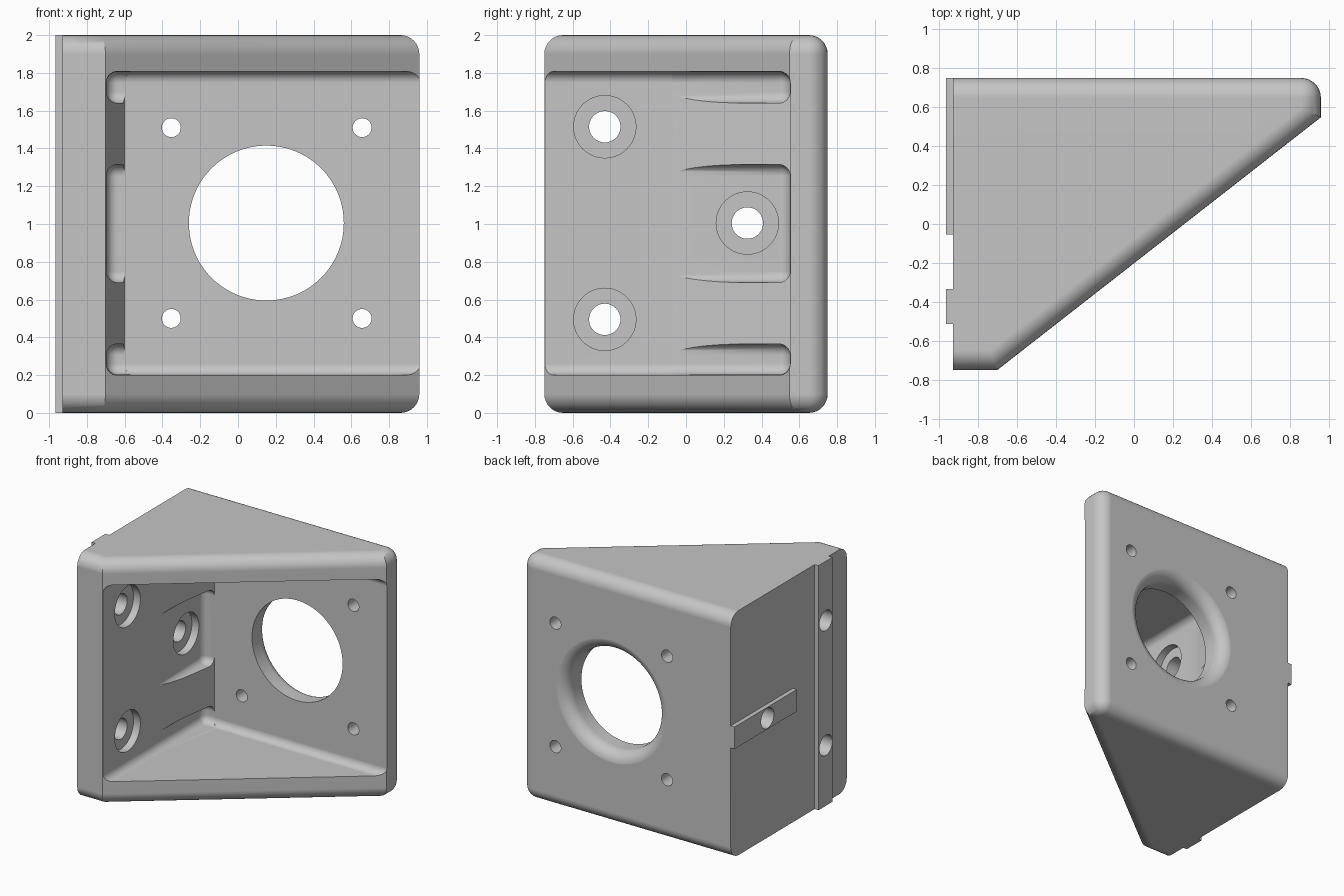
import bpy, bmesh, math
from mathutils import Vector, Matrix

old = bpy.data.objects.get("Cube")
if old:
    bpy.data.objects.remove(old, do_unlink=True)

grey = bpy.data.materials.new("plain_grey")
grey.use_nodes = True
grey.diffuse_color = (0.56, 0.56, 0.56, 1)
grey.node_tree.nodes["Principled BSDF"].inputs["Base Color"].default_value = grey.diffuse_color

FILLET, SMALL, MID = 0.1, 0.06, 1.005


def finish(bm, name):
    bmesh.ops.recalc_face_normals(bm, faces=bm.faces)
    mesh = bpy.data.meshes.new(name)
    bm.to_mesh(mesh)
    bm.free()
    mesh.materials.append(grey)
    ob = bpy.data.objects.new(name, mesh)
    bpy.context.collection.objects.link(ob)
    return ob


def prism(name, plan, z0, z1, radius=0, rounded=None):
    """Extrude a plan outline upwards; round edges chosen by midpoint and verticality."""
    bm = bmesh.new()
    face = bm.faces.new([bm.verts.new((x, y, z0)) for x, y in plan])
    new = bmesh.ops.extrude_face_region(bm, geom=[face])["geom"]
    bmesh.ops.translate(bm, vec=(0, 0, z1 - z0),
                        verts=[v for v in new if isinstance(v, bmesh.types.BMVert)])
    bmesh.ops.recalc_face_normals(bm, faces=bm.faces)
    if rounded:
        edges = []
        for e in bm.edges:
            a, b = (v.co for v in e.verts)
            if rounded((a + b) / 2, abs(a.z - b.z) > 0.01):
                edges.append(e)
        bmesh.ops.bevel(bm, geom=edges, offset=radius, offset_type='OFFSET',
                        segments=8, profile=0.5, affect='EDGES', clamp_overlap=False)
    return finish(bm, name)


def box(name, x0, x1, y0, y1, z0, z1, radius=0, rounded=None):
    return prism(name, [(x0, y0), (x1, y0), (x1, y1), (x0, y1)], z0, z1, radius, rounded)


def turned(name, axis, centre, profile, sides=64):
    """Stack rings (radius, distance) along an axis."""
    bm = bmesh.new()
    turn = Vector(axis).to_track_quat('Z', 'Y').to_matrix().to_4x4()
    rings = [[bm.verts.new((r * math.cos(2 * math.pi * i / sides),
                            r * math.sin(2 * math.pi * i / sides), d))
              for i in range(sides)] for r, d in profile]
    for lo, hi in zip(rings, rings[1:]):
        for i in range(sides):
            j = (i + 1) % sides
            bm.faces.new((lo[i], lo[j], hi[j], hi[i]))
    bm.faces.new(rings[0])
    bm.faces.new(rings[-1])
    bm.transform(Matrix.Translation(centre) @ turn)
    return finish(bm, name)


def combine(target, other, operation):
    mod = target.modifiers.new(operation.lower(), 'BOOLEAN')
    mod.operation, mod.solver, mod.object = operation, 'EXACT', other
    bpy.context.view_layer.objects.active = target
    bpy.ops.object.modifier_apply(modifier=mod.name)
    bpy.data.objects.remove(other, do_unlink=True)


# Wedge body, rounded everywhere but on the mounting side
bracket = prism(
    "motor_bracket",
    [(-0.93, 0.75), (-0.93, -0.75), (-0.702, -0.75), (0.96, 0.548), (0.96, 0.75)],
    0, 2, FILLET,
    lambda m, upright: (m.x > 0.9 and m.y > 0.7) if upright else m.x > -0.92)

# Locating keys on the mounting side
combine(bracket, box("upright_key", -0.965, -0.9, -0.515, -0.335, 0, 2), 'UNION')
combine(bracket, box("level_key", -0.965, -0.9, -0.055, 0.75, MID - 0.09, MID + 0.09), 'UNION')

# Main cavity with a ramped side wall
combine(bracket, prism(
    "cavity",
    [(-0.698, -1.5), (-0.698, -0.08), (-0.6, 0.552), (1.5, 0.552), (1.5, -1.5)],
    0.2, 1.808, SMALL,
    lambda m, upright: not upright and m.x < 1.4 and m.y > -1.4), 'DIFFERENCE')

# Rounded pockets that leave two ramped gussets
for z0, z1 in ((0.202, 0.365), (0.69, 1.315), (1.64, 1.806)):
    combine(bracket, box("pocket", -0.697, -0.45, -0.5, 0.551, z0, z1, SMALL,
                         lambda m, upright: m.x < -0.6 or m.y > 0.5), 'DIFFERENCE')

# Large bore with a flared outer rim
rim = [(0.41 + FILLET * (1 - math.cos(a)), 0.651 + FILLET * math.sin(a))
       for a in (i * math.pi / 16 for i in range(9))]
combine(bracket, turned("bore", (0, 1, 0), (0.15, 0, MID),
                        [(0.41, 0.3)] + rim + [(0.51, 0.9)], 96), 'DIFFERENCE')

# Four small screw holes around the bore
for x in (-0.353, 0.657):
    for z in (MID - 0.505, MID + 0.505):
        combine(bracket, turned("screw_hole", (0, 1, 0), (x, 0, z),
                                [(0.05, 0.4), (0.05, 0.9)], 32), 'DIFFERENCE')

# Counterbored mounting holes through the keys
for y, z in ((-0.43, MID - 0.51), (-0.43, MID + 0.51), (0.325, MID)):
    combine(bracket, turned("mount_hole", (1, 0, 0), (0, y, z),
                            [(0.083, -1.1), (0.083, -0.76), (0.165, -0.76), (0.165, -0.62)],
                            48), 'DIFFERENCE')

# Smooth fillets, crisp corners
bpy.ops.object.select_all(action='DESELECT')
bracket.select_set(True)
bpy.context.view_layer.objects.active = bracket
bpy.ops.object.shade_smooth_by_angle(angle=math.radians(25))
weighted = bracket.modifiers.new("even_normals", 'WEIGHTED_NORMAL')
weighted.keep_sharp = True
